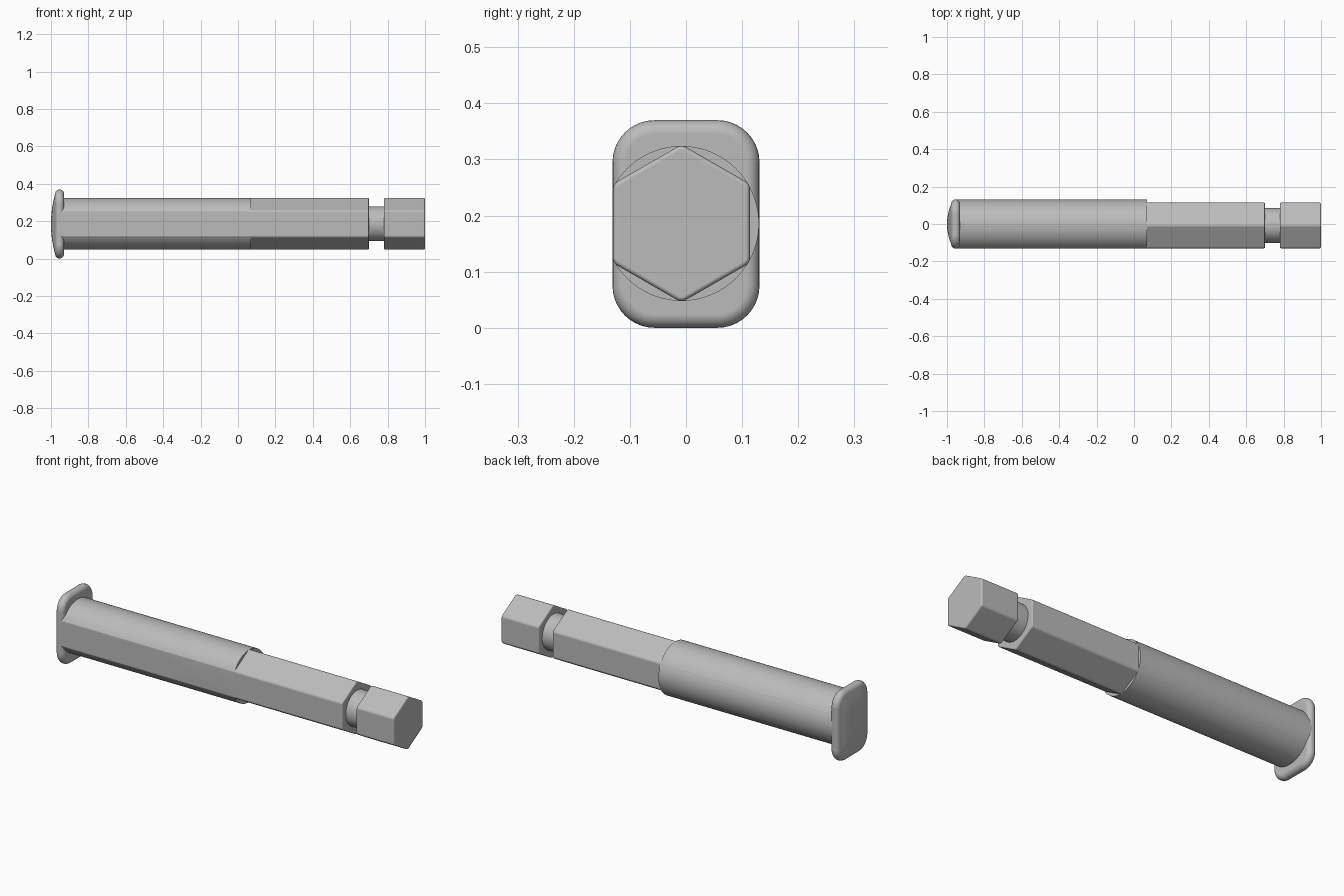
import bpy, bmesh, math

if "Cube" in bpy.data.objects:
    bpy.data.objects.remove(bpy.data.objects["Cube"])

CY, CZ = -0.008, 0.186          # axis of the pin

steel = bpy.data.materials.new("grey steel")
steel.diffuse_color = (0.5, 0.5, 0.5, 1)
steel.use_nodes = True
steel.node_tree.nodes["Principled BSDF"].inputs["Base Color"].default_value = steel.diffuse_color


def rounded(corners, radius, steps):
    """Outline as (point, normal) pairs; corners = (arc centre y, z, mid angle, half angle)."""
    out = []
    for y, z, mid, half in corners:
        for i in range(steps + 1):
            a = mid - half + 2 * half * i / steps
            n = (math.cos(a), math.sin(a))
            out.append(((y + radius * n[0], z + radius * n[1]), n))
    return out


def loft(name, rings, tip=None):
    """Skin a list of 3D rings, closing both ends (optionally to a tip point)."""
    bm = bmesh.new()
    loops = [[bm.verts.new(p) for p in r] for r in rings]
    n = len(loops[0])
    for a, b in zip(loops, loops[1:]):
        for i in range(n):
            j = (i + 1) % n
            bm.faces.new((a[i], a[j], b[j], b[i]))
    bm.faces.new(loops[0])
    if tip:
        t = bm.verts.new(tip)
        for i in range(n):
            bm.faces.new((loops[-1][i], loops[-1][(i + 1) % n], t))
    else:
        bm.faces.new(loops[-1])
    bmesh.ops.recalc_face_normals(bm, faces=bm.faces)
    me = bpy.data.meshes.new(name)
    bm.to_mesh(me)
    bm.free()
    me.materials.append(steel)
    ob = bpy.data.objects.new(name, me)
    bpy.context.collection.objects.link(ob)
    bpy.ops.object.select_all(action='DESELECT')
    ob.select_set(True)
    bpy.context.view_layer.objects.active = ob
    bpy.ops.object.shade_smooth_by_angle(angle=math.radians(35))
    w = ob.modifiers.new("weighted normals", 'WEIGHTED_NORMAL')
    w.keep_sharp = True
    return ob


def ring(outline, x, inset=0.0):
    return [(x, p[0] - inset * n[0], p[1] - inset * n[1]) for p, n in outline]


def bar(name, outline, x0, x1, e):
    """Straight bar with ends rounded by radius e."""
    arc = [(e * (1 - math.sin(a)), e * (1 - math.cos(a)))
           for a in (math.pi / 2 * i / 4 for i in range(5))]
    rings = [ring(outline, x0 + dx, ins) for ins, dx in arc]
    rings += [ring(outline, x1 - dx, ins) for ins, dx in reversed(arc)]
    return loft(name, rings)


# Hexagonal shank and drive tip
apothem, cr = 0.122, 0.016
d = (apothem - cr) / math.cos(math.pi / 6)
hexagon = rounded([(CY + d * math.cos(a), CZ + d * math.sin(a), a, math.pi / 6)
                   for a in (math.pi / 6 + k * math.pi / 3 for k in range(6))], cr, 4)
bar("hex_shank", hexagon, -0.95, 0.70, 0.006)
bar("hex_tip", hexagon, 0.78, 1.0, 0.008)

# Round neck between shank and tip
circle = rounded([(CY, CZ, k * math.pi / 2, math.pi / 4) for k in range(4)], 0.093, 12)
neck = [p for i, p in enumerate(circle) if i % 13 != 12]
loft("neck", [ring(neck, 0.69), ring(neck, 0.79)])

# Round barrel with a flat along the front
R = 0.138
half = math.pi - math.acos(apothem / R)
barrel = rounded([(CY, CZ, 0, half)], R, 72)
loft("barrel", [ring(barrel, -0.95), ring(barrel, 0.07)])

# Rounded rectangular head with a gently domed outer face
hy, hz, r, e = 0.131, 0.185, 0.075, 0.024
plate = rounded([(sy * (hy - r), hz + sz * (hz - r), a, math.pi / 4)
                 for sy, sz, a in ((1, 1, math.pi / 4), (-1, 1, 3 * math.pi / 4),
                                   (-1, -1, 5 * math.pi / 4), (1, -1, 7 * math.pi / 4))], r, 10)
rings = [ring(plate, -0.954 + e * math.cos(a), e * (1 - math.sin(a)))
         for a in (math.pi * i / 10 for i in range(10))]
rim = ring(plate, 0, e)
for t in (1.0, 0.85, 0.7, 0.55, 0.4, 0.25, 0.12):
    rings.append([(-1 + 0.022 * t * t, y * t, hz + (z - hz) * t) for _, y, z in rim])
loft("head", rings, tip=(-1, 0, hz))
